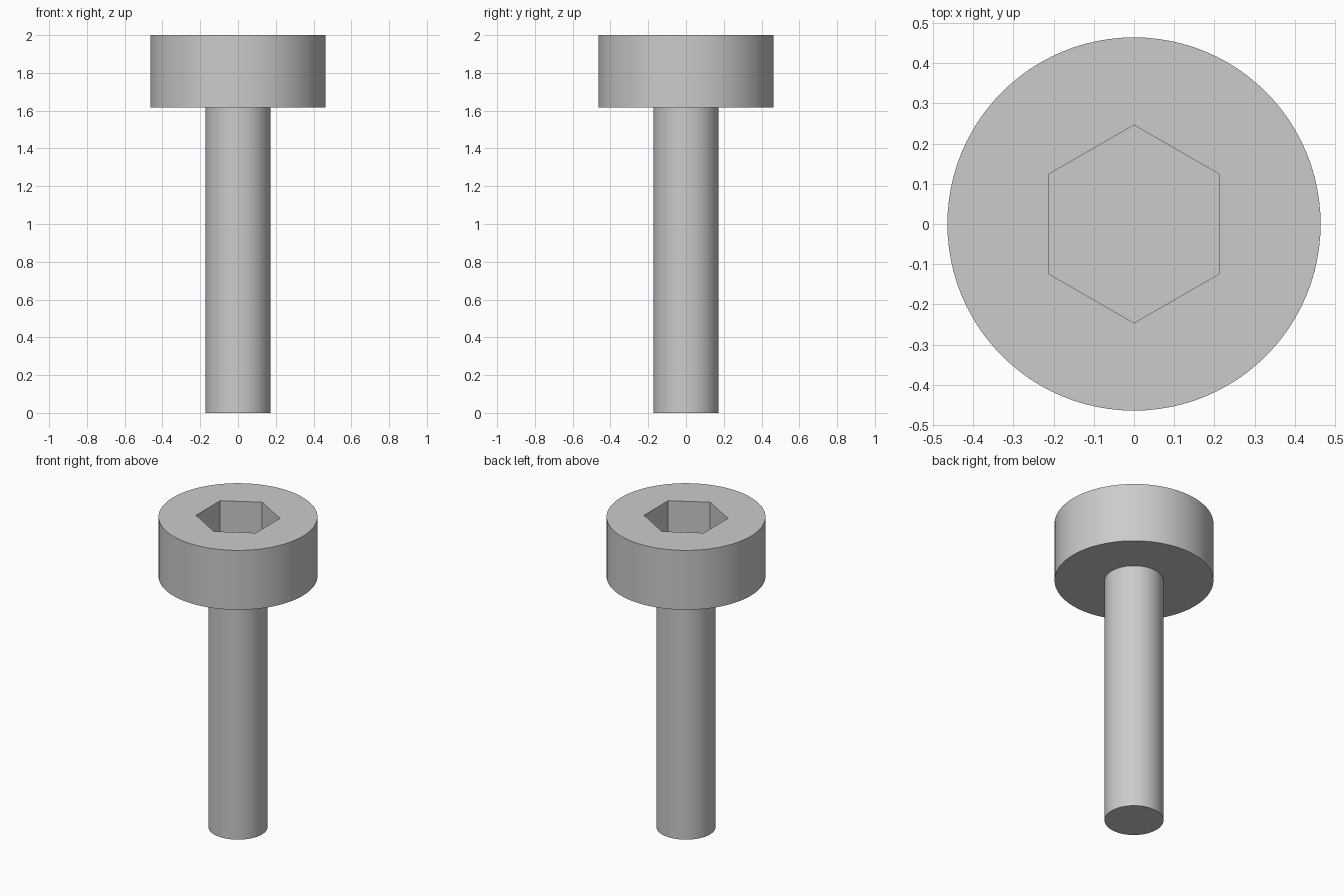
import bpy, bmesh, math

if "Cube" in bpy.data.objects:
    bpy.data.objects.remove(bpy.data.objects["Cube"], do_unlink=True)

SIDES = 96
SHAFT_R, HEAD_R, SOCKET_R = 0.172, 0.464, 0.246
HEAD_Z, TOP_Z, SOCKET_Z = 1.617, 2.0, 1.76

steel = bpy.data.materials.new("grey_steel")
steel.use_nodes = True
colour = (0.6, 0.6, 0.6, 1)
steel.diffuse_color = colour
steel.node_tree.nodes["Principled BSDF"].inputs["Base Color"].default_value = colour

bm = bmesh.new()


def ring(radius, z, count):
    """A closed loop of vertices, the first one pointing to the back."""
    step = 2 * math.pi / count
    return [bm.verts.new((radius * math.sin(i * step), radius * math.cos(i * step), z))
            for i in range(count)]


def skin(a, b):
    """Join two equal loops with a band of quads."""
    for i in range(len(a)):
        j = (i + 1) % len(a)
        bm.faces.new((a[i], a[j], b[j], b[i]))


def loop_edges(loop):
    """The edges around a loop, made where missing."""
    pairs = zip(loop, loop[1:] + loop[:1])
    return [bm.edges.get(p) or bm.edges.new(p) for p in pairs]


# Shaft, underside of the head and side of the head
outer = [ring(r, z, SIDES) for r, z in
         ((SHAFT_R, 0), (SHAFT_R, HEAD_Z), (HEAD_R, HEAD_Z), (HEAD_R, TOP_Z))]
for lower, upper in zip(outer, outer[1:]):
    skin(lower, upper)
bm.faces.new(outer[0])

# Hexagonal socket with a flat floor
socket_top = ring(SOCKET_R, TOP_Z, 6)
socket_floor = ring(SOCKET_R, SOCKET_Z, 6)
skin(socket_top, socket_floor)
bm.faces.new(socket_floor)

# Flat top face around the socket
bmesh.ops.triangle_fill(bm, use_beauty=True, normal=(0, 0, 1),
                        edges=loop_edges(outer[-1]) + loop_edges(socket_top))
bmesh.ops.recalc_face_normals(bm, faces=bm.faces)

mesh = bpy.data.meshes.new("cap_screw")
bm.to_mesh(mesh)
bm.free()
mesh.materials.append(steel)
screw = bpy.data.objects.new("cap_screw", mesh)
bpy.context.collection.objects.link(screw)

# Smooth round sides with sharp rims
bpy.ops.object.select_all(action="DESELECT")
screw.select_set(True)
bpy.context.view_layer.objects.active = screw
bpy.ops.object.shade_smooth_by_angle(angle=math.radians(30))
